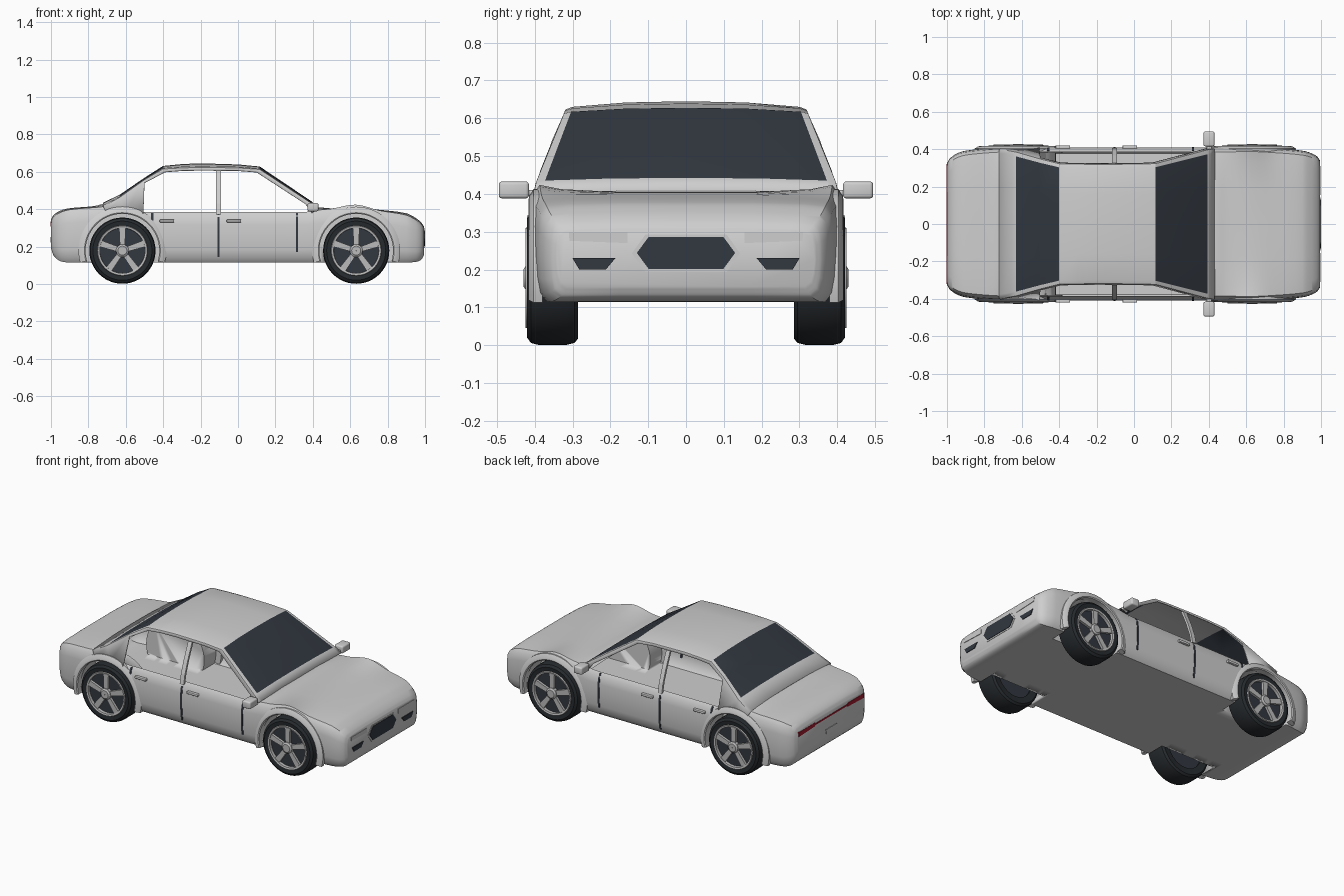
import bpy, bmesh, math
from mathutils import Vector

if "Cube" in bpy.data.objects:
    bpy.data.objects.remove(bpy.data.objects["Cube"])


def material(name, r, g, b):
    m = bpy.data.materials.new(name)
    m.use_nodes = True
    m.diffuse_color = (r, g, b, 1)
    m.node_tree.nodes["Principled BSDF"].inputs["Base Color"].default_value = (r, g, b, 1)
    return m


PAINT = material("silver paint", .62, .62, .62)
GLASS = material("dark glass", .032, .04, .052)
RUBBER = material("tyre rubber", .02, .024, .028)
ALLOY = material("wheel alloy", .5, .5, .5)
RED = material("tail light red", .38, .012, .03)


def finish(name, bm, mats, smooth=35):
    bmesh.ops.recalc_face_normals(bm, faces=bm.faces)
    me = bpy.data.meshes.new(name)
    bm.to_mesh(me)
    bm.free()
    ob = bpy.data.objects.new(name, me)
    bpy.context.collection.objects.link(ob)
    for m in mats:
        me.materials.append(m)
    bpy.ops.object.select_all(action='DESELECT')
    ob.select_set(True)
    bpy.context.view_layer.objects.active = ob
    if smooth:
        bpy.ops.object.shade_smooth_by_angle(angle=math.radians(smooth))
    return ob


def grid(name, rows, mat, wrap_rows=False, wrap_cols=False, caps=False, smooth=35):
    """Skin a list of equally long point rows."""
    bm = bmesh.new()
    vs = [[bm.verts.new(p) for p in row] for row in rows]
    n, k = len(vs), len(vs[0])
    for i in range(n if wrap_rows else n - 1):
        for j in range(k if wrap_cols else k - 1):
            a, b = vs[i], vs[(i + 1) % n]
            bm.faces.new((a[j], a[(j + 1) % k], b[(j + 1) % k], b[j]))
    if caps:
        bm.faces.new(vs[0])
        bm.faces.new(vs[-1])
    return finish(name, bm, [mat], smooth)


def lathe(name, profile, cx, cz, s, mat, closed=False, n=48):
    turn = [2 * math.pi * i / n for i in range(n)]
    rows = [[(cx + r * math.cos(a), s * y, cz + r * math.sin(a)) for r, y in profile] for a in turn]
    return grid(name, rows, mat, wrap_rows=True, wrap_cols=closed)


def box(name, lo, hi, mat, bevel=0):
    bm = bmesh.new()
    bmesh.ops.create_cube(bm, size=1)
    for v in bm.verts:
        v.co = Vector([(a + b) / 2 + c * (b - a) for a, b, c in zip(lo, hi, v.co)])
    if bevel:
        bmesh.ops.bevel(bm, geom=bm.edges[:], offset=bevel, segments=3, affect='EDGES', profile=.5)
    return finish(name, bm, [mat])


def plate(name, pts, x0, x1, mat):
    """Flat outline in y, z given a small depth along x."""
    grid(name, [[(x, y, z) for y, z in pts] for x in (x0, x1)], mat, wrap_cols=True, caps=True, smooth=0)


def lerp_table(t, x):
    for (a, p), (b, q) in zip(t, t[1:]):
        if x <= b:
            return p + (q - p) * (x - a) / (b - a)
    return t[-1][1]


# Lower body: half width, floor, shoulder and centre heights along x
STATIONS = [
    (-1, .325, .19, .335, .345), (-.985, .35, .15, .36, .37), (-.95, .375, .122, .382, .392),
    (-.9, .392, .115, .397, .405), (-.75, .407, .115, .41, .42), (-.64, .41, .115, .42, .46),
    (-.59, .41, .115, .4, .44), (-.5, .41, .115, .385, .39), (-.4, .41, .115, .385, .385),
    (.25, .41, .115, .385, .385), (.36, .41, .115, .385, .39), (.43, .41, .115, .395, .408),
    (.5, .41, .115, .402, .404), (.63, .412, .115, .424, .405), (.76, .405, .115, .392, .396),
    (.9, .392, .115, .368, .378), (.95, .378, .118, .343, .353), (.98, .36, .13, .32, .328),
    (.994, .34, .155, .3, .308)]


def section(w, zb, zs, zc):
    h = zs - zb
    return [(0, zb), (.5 * w, zb), (.92 * w, zb), (.97 * w, zb + .09 * h), (.99 * w, zb + .25 * h),
            (w, zb + .5 * h), (.996 * w, zb + .75 * h), (.98 * w, zb + .92 * h), (.94 * w, zs),
            (.8 * w, zs + .6 * (zc - zs)), (.45 * w, zc), (0, zc)]


def smooth_stations(st, steps=4):
    def slope(i):
        a, b = st[max(i - 1, 0)], st[min(i + 1, len(st) - 1)]
        return [(q - p) / (b[0] - a[0]) for p, q in zip(a, b)]
    out = []
    for i in range(len(st) - 1):
        p, q, m, n = st[i], st[i + 1], slope(i), slope(i + 1)
        d = q[0] - p[0]
        for k in range(steps):
            t = k / steps
            s = t * t * (3 - 2 * t)
            u, v = t * (1 - t) ** 2 * d, t * t * (t - 1) * d
            out.append([a + (b - a) * s + u * c + v * e for a, b, c, e in zip(p, q, m, n)])
    return out + [st[-1]]


rows = []
for x, w, zb, zs, zc in smooth_stations(STATIONS):
    half = section(w, zb, zs, zc)
    rows.append([(x, y, z) for y, z in half] + [(x, -y, z) for y, z in half[-2:0:-1]])
body = grid("lower_body", rows, PAINT, wrap_cols=True, caps=True)

# Wheel wells, arch lips and wheels
AXLES = {"rear": -.618, "front": .632}
HUB_Z = .178
for s, side in ((1, "left"), (-1, "right")):
    for end, cx in AXLES.items():
        tag = end + "_" + side
        turn = [2 * math.pi * i / 48 for i in range(48)]
        cutter = grid("well_cutter_" + tag, [[(cx + .2 * math.cos(a), s * y, HUB_Z + .2 * math.sin(a))
                      for a in turn] for y in (.265, .6)], PAINT, wrap_cols=True, caps=True)
        mod = body.modifiers.new("well", 'BOOLEAN')
        mod.operation, mod.object = 'DIFFERENCE', cutter
        bpy.ops.object.select_all(action='DESELECT')
        bpy.context.view_layer.objects.active = body
        bpy.ops.object.modifier_apply(modifier=mod.name)
        bpy.data.objects.remove(cutter)

        lip = [(.197, .38), (.197, .413), (.203, .417), (.215, .415), (.235, .403), (.235, .38)]
        arc = [math.radians(-16 + 212 * i / 36) for i in range(37)]
        grid("arch_lip_" + tag, [[(cx + r * math.cos(a), s * y, HUB_Z + r * math.sin(a)) for r, y in lip]
                                 for a in arc], PAINT, wrap_cols=True, caps=True)
        lathe("tyre_" + tag, [(.12, .29), (.16, .285), (.172, .295), (.177, .315), (.177, .39), (.172, .41),
                              (.158, .42), (.134, .417), (.12, .4)], cx, HUB_Z, s, RUBBER, closed=True)
        lathe("wheel_disc_" + tag, [(.001, .403), (.13, .403)], cx, HUB_Z, s, GLASS)
        lathe("wheel_back_" + tag, [(.001, .3), (.13, .3)], cx, HUB_Z, s, GLASS)
        lathe("rim_" + tag, [(.12, .4), (.121, .421), (.132, .424), (.137, .41)], cx, HUB_Z, s, ALLOY, closed=True)
        lathe("hub_" + tag, [(.034, .4), (.034, .422), (.024, .429), (.001, .429)], cx, HUB_Z, s, ALLOY)
        for k in range(5):
            a = math.radians(90 + 72 * k)
            d, n = Vector((math.cos(a), 0, math.sin(a))), Vector((-math.sin(a), 0, math.cos(a)))
            c = Vector((cx, 0, HUB_Z))
            grid("spoke_%s_%d" % (tag, k + 1),
                 [[c + d * r + n * e * w + Vector((0, s * y, 0))
                   for e, y in ((-1, .4), (-1, .418), (1, .418), (1, .4))]
                  for r, w in ((.02, .013), (.126, .018))], ALLOY, wrap_cols=True, caps=True, smooth=0)

# Open the cabin so the body is hollow under the side windows
bm = bmesh.new()
bm.from_mesh(body.data)
top = [f for f in bm.faces if f.normal.z > .8 and f.calc_center_median().z > .375
       and -.6 < f.calc_center_median().x < .37]
bmesh.ops.delete(bm, geom=top, context='FACES')
bm.to_mesh(body.data)
bm.free()

# Greenhouse: x, centre height, edge height, then the matching window opening point
TUMBLE = [(.37, .406), (.385, .404), (.43, .394), (.51, .365), (.6, .325), (.65, .305)]
CABIN = [(-.72, .432, .412, -.7, .375), (-.63, .475, .462, -.6, .375), (-.506, .56, .55, -.506, .375),
         (-.5, .564, .554, -.5, .54), (-.4, .628, .612, -.39, .598), (-.3, .638, .618, -.3, .605),
         (-.2, .642, .621, -.2, .607), (0, .636, .618, 0, .605), (.115, .625, .61, .1, .597),
         (.39, .44, .43, .36, .428), (.43, .405, .4, .395, .38)]
rows = []
for x, zc, ze, ix, iz in CABIN:
    e = lerp_table(TUMBLE, ze)
    half = [(x, .5 * e, zc - .15 * (zc - ze)), (x, .945 * e, zc - .7 * (zc - ze)), (x, e, ze),
            (ix, lerp_table(TUMBLE, iz), iz)]
    rows.append([(a, -b, c) for a, b, c in half[::-1]] + [(x, 0, zc)] + half)
cabin = grid("cabin_roof_and_pillars", rows, PAINT, smooth=25)
cabin.data.materials.append(GLASS)
for f in cabin.data.polygons:
    c = f.center
    in_screen = -.63 < c.x < -.4 or .115 < c.x < .39
    if in_screen and abs(c.y) < .3 and c.z > .43:
        f.material_index = 1
shell = cabin.modifiers.new("thickness", 'SOLIDIFY')
shell.thickness, shell.offset = .006, 0

# Side trim
DOOR = [(z, y) for y, z in section(.41, .115, .385, .385)[2:9]]
for s, side in ((1, "left"), (-1, "right")):
    pillar = [[(x, s * (lerp_table(TUMBLE, z) + d), z) for x, d in
               ((-.117, 0), (-.09, 0), (-.09, -.015), (-.117, -.015))] for z in (.37, .43, .51, .61)]
    grid("door_pillar_" + side, pillar, PAINT, wrap_cols=True, caps=True, smooth=0)
    for name, x, z0 in (("rear", -.458, .34), ("middle", -.104, .145), ("front", .315, .17)):
        seam = []
        for i in range(9):
            z = z0 + (.378 - z0) * i / 8
            y = lerp_table(DOOR, z)
            seam.append([(x + a, s * (y + b), z) for a, b in ((-.006, -.004), (-.006, .003), (.006, .003), (.006, -.004))])
        grid("door_seam_%s_%s" % (name, side), seam, GLASS, wrap_cols=True, caps=True, smooth=0)
    for name, x in (("rear", -.38), ("front", -.022)):
        ys = sorted((s * .4, s * .421))
        box("door_handle_%s_%s" % (name, side), (x - .039, ys[0], .329), (x + .039, ys[1], .344), PAINT, .004)
    ys = sorted((s * .415, s * .495))
    box("mirror_" + side, (.372, ys[0], .388), (.43, ys[1], .433), PAINT, .009)
    ys = sorted((s * .385, s * .425))
    box("mirror_stalk_" + side, (.388, ys[0], .395), (.415, ys[1], .41), PAINT, .004)

    # Front and rear lamps
    plate("fog_lamp_" + side, [(s * y, z) for y, z in ((.187, .23), (.3, .23), (.282, .2), (.212, .2))], .99, .998, GLASS)
    plate("headlight_" + side, [(s * y, z) for y, z in ((.155, .298), (.31, .298), (.308, .276), (.155, .27))],
          .99, .997, PAINT)
    plate("tail_light_" + side, [(s * y, z) for y, z in ((.16, .334), (.322, .334), (.32, .306), (.16, .312))],
          -1.002, -.994, RED)


def hexagon(w, z0, z1, cut):
    m = (z0 + z1) / 2
    return [(w, m), (w - cut, z1), (cut - w, z1), (-w, m), (cut - w, z0), (w - cut, z0)]


plate("grille_frame", hexagon(.143, .193, .293, .036), .99, .996, PAINT)
plate("grille", hexagon(.13, .202, .286, .031), .992, .999, GLASS)
plate("tail_light_bar", [(-.17, .328), (.17, .328), (.17, .318), (-.17, .318)], -1.002, -.994, RED)
plate("rear_panel", [(-.055, .25), (.055, .25), (.05, .222), (-.05, .222)], -1.003, -.995, PAINT)
